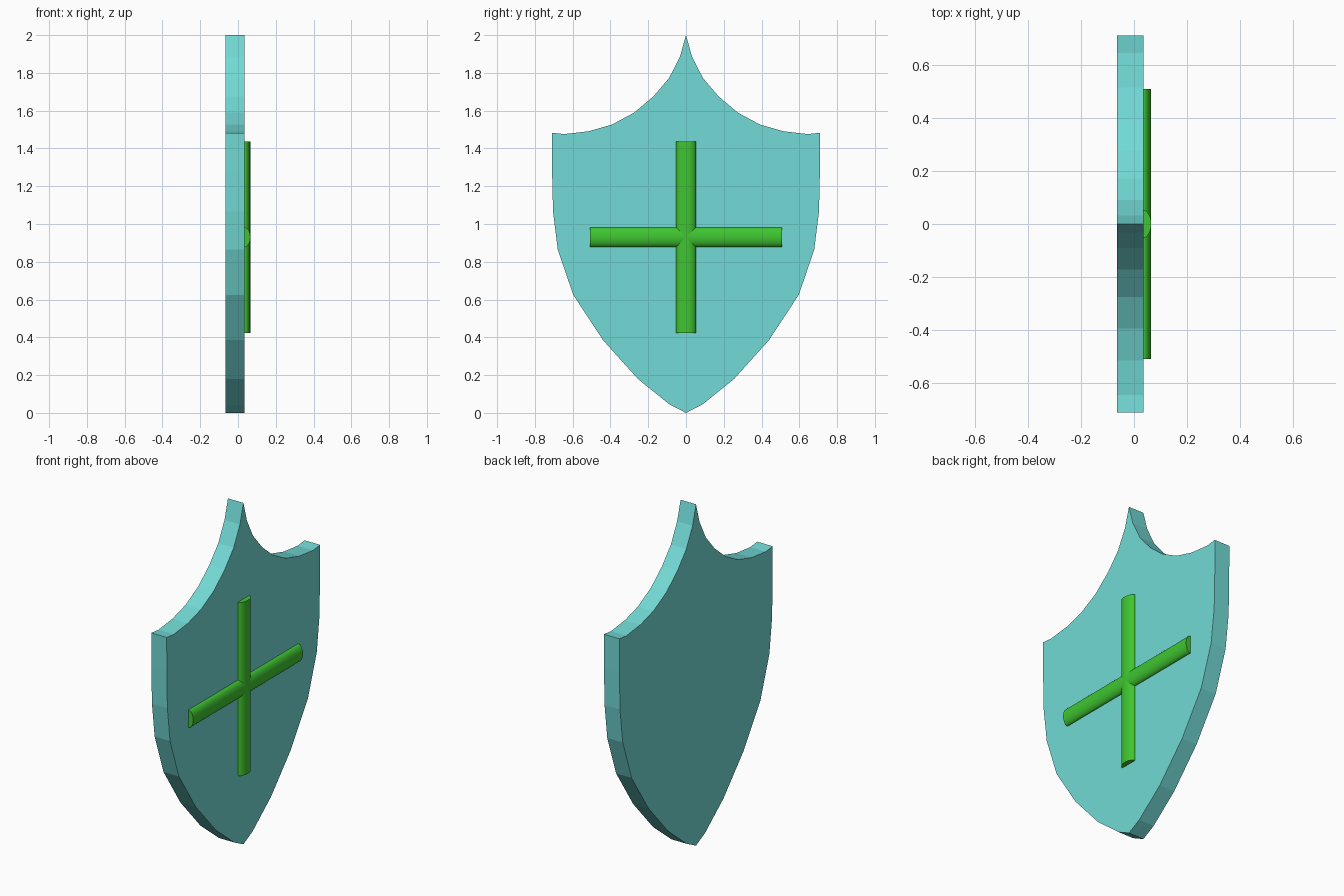
import bpy, bmesh, math

if "Cube" in bpy.data.objects:
    bpy.data.objects.remove(bpy.data.objects["Cube"])


def material(name, color):
    m = bpy.data.materials.new(name)
    m.diffuse_color = color
    m.use_nodes = True
    m.node_tree.nodes["Principled BSDF"].inputs["Base Color"].default_value = m.diffuse_color
    return m


def finish(bm, name, mat):
    bmesh.ops.recalc_face_normals(bm, faces=bm.faces[:])
    me = bpy.data.meshes.new(name)
    bm.to_mesh(me)
    bm.free()
    me.materials.append(mat)
    ob = bpy.data.objects.new(name, me)
    bpy.context.collection.objects.link(ob)
    return ob


def extrude_profile(points, offset, name, mat):
    """Make one face from 3D points and extrude it along offset."""
    bm = bmesh.new()
    face = bm.faces.new([bm.verts.new(p) for p in points])
    ext = bmesh.ops.extrude_face_region(bm, geom=[face], use_keep_orig=True)
    moved = [v for v in ext["geom"] if isinstance(v, bmesh.types.BMVert)]
    bmesh.ops.translate(bm, vec=offset, verts=moved)
    return finish(bm, name, mat)


teal = material("shield_teal", (0.17, 0.70, 0.67, 1))
green = material("cross_green", (0.05, 0.56, 0.03, 1))

BACK, FRONT = -0.065, 0.035

# Shield body: half outline from top tip to bottom tip, mirrored in y
half = [(0, 2.0), (0.032, 1.886), (0.09, 1.772), (0.172, 1.676),
        (0.275, 1.589), (0.393, 1.526), (0.515, 1.491), (0.645, 1.476),
        (0.71, 1.483), (0.709, 1.28), (0.704, 1.066), (0.679, 0.864),
        (0.597, 0.625), (0.44, 0.386), (0.255, 0.18), (0.085, 0.043), (0, 0)]
outline = half + [(-y, z) for y, z in half[-2:0:-1]]
extrude_profile([(BACK, y, z) for y, z in outline],
                (FRONT - BACK, 0, 0), "shield_body", teal)

# Raised cross: two rounded bars with a flattened oval section
WIDTH, DEPTH, REACH, MID, SIDES = 0.052, 0.03, 0.508, 0.93, 32
ring = [(DEPTH * math.cos(2 * math.pi * i / SIDES),
         WIDTH * math.sin(2 * math.pi * i / SIDES)) for i in range(SIDES)]
bars = [
    extrude_profile([(FRONT + a, b, MID - REACH) for a, b in ring],
                    (0, 0, 2 * REACH), "cross_upright", green),
    extrude_profile([(FRONT + a, -REACH, MID + b) for a, b in ring],
                    (0, 2 * REACH, 0), "cross_arm", green),
]

# Smooth the bars, keeping the end edges sharp
for ob in bars:
    ob.select_set(True)
    bpy.context.view_layer.objects.active = ob
bpy.ops.object.shade_smooth_by_angle(angle=math.radians(35))
